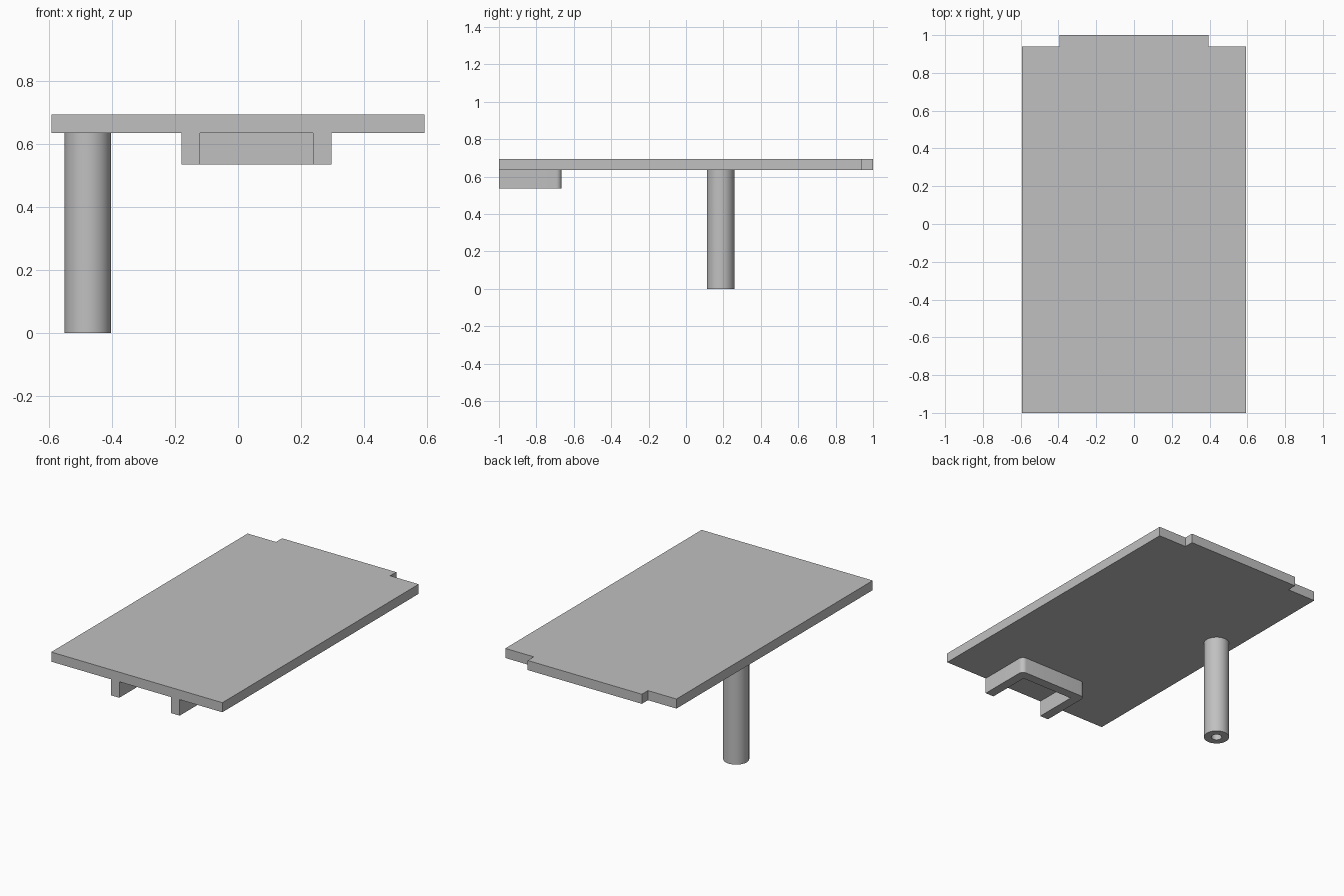
import bpy
import bmesh
import math

cube = bpy.data.objects.get("Cube")
if cube:
    bpy.data.objects.remove(cube, do_unlink=True)

GREY = (0.53, 0.53, 0.53, 1)
grey = bpy.data.materials.new("plain_grey")
grey.use_nodes = True
grey.diffuse_color = GREY
grey.node_tree.nodes["Principled BSDF"].inputs["Base Color"].default_value = GREY


def finish(name, bm, smooth=False):
    """Turn a bmesh into a named grey object."""
    bmesh.ops.recalc_face_normals(bm, faces=bm.faces)
    mesh = bpy.data.meshes.new(name)
    bm.to_mesh(mesh)
    bm.free()
    mesh.materials.append(grey)
    obj = bpy.data.objects.new(name, mesh)
    bpy.context.collection.objects.link(obj)
    if smooth:
        bpy.ops.object.select_all(action='DESELECT')
        obj.select_set(True)
        bpy.context.view_layer.objects.active = obj
        bpy.ops.object.shade_smooth_by_angle(angle=math.radians(30))
    return obj


def extrude_outline(name, outline, z_low, z_high, smooth=False):
    """Raise a flat outline into a solid."""
    bm = bmesh.new()
    face = bm.faces.new([bm.verts.new((x, y, z_low)) for x, y in outline])
    raised = bmesh.ops.extrude_face_region(bm, geom=[face])["geom"]
    verts = [v for v in raised if isinstance(v, bmesh.types.BMVert)]
    bmesh.ops.translate(bm, verts=verts, vec=(0, 0, z_high - z_low))
    return finish(name, bm, smooth)


def arc(cx, cy, radius, start, end, steps=8):
    """Points along a rounded corner, angles in degrees."""
    angles = [math.radians(start + (end - start) * i / steps) for i in range(steps + 1)]
    return [(cx + radius * math.cos(a), cy + radius * math.sin(a)) for a in angles]


UNDERSIDE, TOP = 0.635, 0.695

# Flat plate with both back corners notched
half = [(0.592, -1), (0.592, 0.94), (0.395, 0.94), (0.395, 1)]
extrude_outline("top_plate", half + [(-x, y) for x, y in reversed(half)], UNDERSIDE, TOP)

# U-shaped bracket, open to the front, rounded outer corners
left, right, front, back = -0.18, 0.297, -1, -0.665
wall, r = 0.059, 0.03
bracket = [(left + wall, front), (left, front)]
bracket += arc(left + r, back - r, r, 180, 90)
bracket += arc(right - r, back - r, r, 90, 0)
bracket += [(right, front), (right - wall, front),
            (right - wall, back - wall), (left + wall, back - wall)]
extrude_outline("front_bracket", bracket, 0.535, UNDERSIDE, smooth=True)

# Round post with a bore open at the bottom: a ring profile spun about its axis
bm = bmesh.new()
profile = [(0.031, 0), (0.074, 0), (0.074, UNDERSIDE), (0.031, UNDERSIDE)]
ring = [bm.verts.new((x, 0, z)) for x, z in profile]
edges = [bm.edges.new((ring[i], ring[(i + 1) % len(ring)])) for i in range(len(ring))]
bmesh.ops.spin(bm, geom=ring + edges, cent=(0, 0, 0), axis=(0, 0, 1),
               angle=math.tau, steps=48, use_merge=True)
bmesh.ops.remove_doubles(bm, verts=bm.verts, dist=0.0001)
bmesh.ops.translate(bm, verts=bm.verts, vec=(-0.477, 0.185, 0))
finish("support_post", bm, smooth=True)
